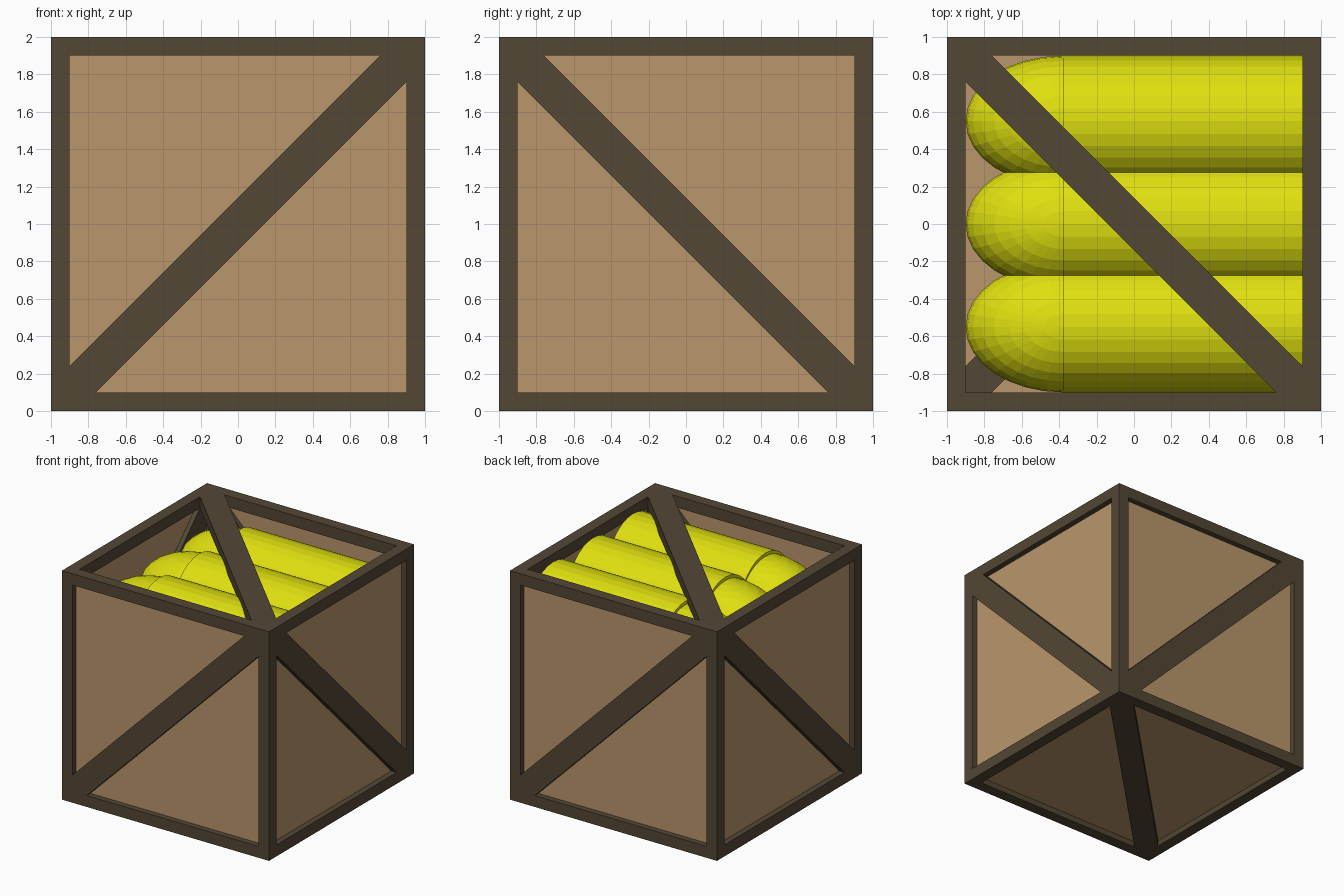
import bpy, bmesh, math
from mathutils import Vector, Matrix

if "Cube" in bpy.data.objects:
    bpy.data.objects.remove(bpy.data.objects["Cube"])


def material(name, rgb):
    m = bpy.data.materials.new(name)
    m.diffuse_color = (*rgb, 1.0)
    m.use_nodes = True
    m.node_tree.nodes["Principled BSDF"].inputs["Base Color"].default_value = m.diffuse_color
    return m


dark_wood = material("dark_wood", (0.087, 0.063, 0.036))
light_wood = material("light_wood", (0.49, 0.305, 0.146))
yellow = material("yellow", (0.74, 0.74, 0.005))


def finish(bm, name, mat):
    bmesh.ops.recalc_face_normals(bm, faces=bm.faces[:])
    me = bpy.data.meshes.new(name)
    bm.to_mesh(me)
    bm.free()
    me.materials.append(mat)
    ob = bpy.data.objects.new(name, me)
    bpy.context.collection.objects.link(ob)
    return ob


def add_box(bm, lo, hi):
    lo, hi = Vector(lo), Vector(hi)
    size = Matrix.Diagonal((*(hi - lo), 1.0))
    bmesh.ops.create_cube(bm, size=1.0, matrix=Matrix.Translation((lo + hi) / 2) @ size)


def add_prism(bm, profile, frame, near, far):
    """Extrude a 2D profile between two distances along a crate side's normal."""
    u, v, n = (Vector(a) for a in frame)
    c = Vector((0, 0, 1))
    face = bm.faces.new([bm.verts.new(c + u * a + v * b + n * near) for a, b in profile])
    ext = bmesh.ops.extrude_face_region(bm, geom=[face], use_keep_orig=True)
    moved = [g for g in ext["geom"] if isinstance(g, bmesh.types.BMVert)]
    bmesh.ops.translate(bm, verts=moved, vec=n * (far - near))


# Frame: four posts and eight rails
T = 0.9
bm = bmesh.new()
for s in (-1, 1):
    a, b = sorted((s * T, s * 1.0))
    for t in (-1, 1):
        c, d = sorted((t * T, t * 1.0))
        add_box(bm, (a, c, 0), (b, d, 2))
        add_box(bm, (-T, a, 1 + c), (T, b, 1 + d))
        add_box(bm, (a, -T, 1 + c), (b, T, 1 + d))
finish(bm, "crate_frame", dark_wood)

# Sides as (u, v, outward normal); each brace runs along u + v
X, Y, Z = (1, 0, 0), (0, 1, 0), (0, 0, 1)
NX, NY, NZ = (-1, 0, 0), (0, -1, 0), (0, 0, -1)
sides = {
    "front": (X, Z, NY), "right": (NY, Z, X), "back": (NX, Z, Y),
    "left": (Y, Z, NX), "bottom": (X, Y, NZ), "top": (X, NY, Z),
}
W = 0.76
brace = [(-T, -T), (-W, -T), (T, W), (T, T), (W, T), (-T, -W)]
P = 0.94
square = [(-P, -P), (P, -P), (P, P), (-P, P)]
for side, frame in sides.items():
    bm = bmesh.new()
    add_prism(bm, brace, frame, 0.9, 1.0)
    finish(bm, side + "_brace", dark_wood)
    # Recessed panel on every side but the open top
    if side != "top":
        bm = bmesh.new()
        add_prism(bm, square, frame, 0.94, 0.95)
        finish(bm, side + "_panel", light_wood)

# Three shells lying along x: cylinder casing and slightly flatter dome tip
SEAM, R, CZ = -0.38, 0.35, 1.58
for i, y in enumerate((-0.55, 0.0, 0.55), 1):
    bm = bmesh.new()
    length = 0.9 - SEAM
    place = Matrix.Translation((SEAM + length / 2, y, CZ)) @ Matrix.Rotation(math.pi / 2, 4, 'Y')
    bmesh.ops.create_cone(bm, cap_ends=True, segments=32, radius1=R, radius2=R,
                          depth=length, matrix=place)
    finish(bm, f"shell_casing_{i}", yellow)

    bm = bmesh.new()
    bmesh.ops.create_uvsphere(bm, u_segments=32, v_segments=16, radius=1.0)
    bmesh.ops.delete(bm, geom=[v for v in bm.verts if v.co.x > 0.01], context='VERTS')
    bmesh.ops.transform(bm, verts=bm.verts[:], matrix=Matrix.Translation((SEAM, y, CZ))
                        @ Matrix.Diagonal((0.52, R, 0.32, 1.0)))
    finish(bm, f"shell_tip_{i}", yellow)
